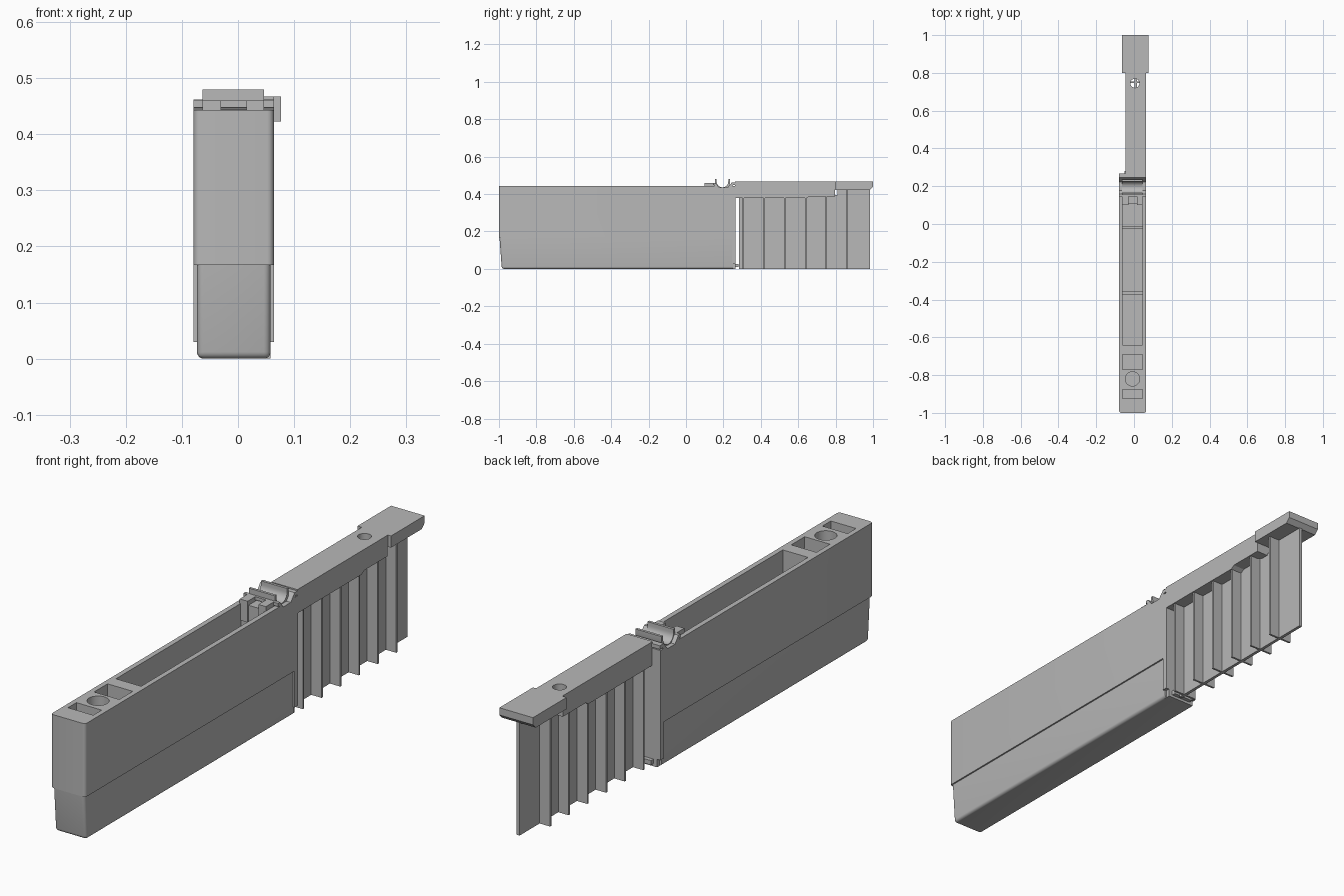
import bpy, bmesh, math

old = bpy.data.objects.get("Cube")
if old:
    bpy.data.objects.remove(old, do_unlink=True)

GREY = (0.48, 0.48, 0.48, 1)
mat = bpy.data.materials.new("plain grey")
mat.use_nodes = True
mat.diffuse_color = GREY
mat.node_tree.nodes["Principled BSDF"].inputs["Base Color"].default_value = GREY


def finish(name, bm):
    bmesh.ops.recalc_face_normals(bm, faces=bm.faces[:])
    mesh = bpy.data.meshes.new(name)
    bm.to_mesh(mesh)
    bm.free()
    ob = bpy.data.objects.new(name, mesh)
    bpy.context.collection.objects.link(ob)
    mesh.materials.append(mat)
    return ob


def prism(name, pts, x0, x1, round_edge=None, radius=0.012):
    """Extrude a (y, z) outline across x, rounding the edges picked by a rule."""
    bm = bmesh.new()
    a = [bm.verts.new((x0, y, z)) for y, z in pts]
    b = [bm.verts.new((x1, y, z)) for y, z in pts]
    bm.faces.new(a)
    bm.faces.new(b[::-1])
    for i in range(len(pts)):
        j = (i + 1) % len(pts)
        bm.faces.new((a[i], b[i], b[j], a[j]))
    if round_edge:
        edges = [e for e in bm.edges if round_edge(e.verts[0].co, e.verts[1].co)]
        bmesh.ops.bevel(bm, geom=edges, offset=radius, segments=5,
                        profile=0.5, affect='EDGES')
    return finish(name, bm)


def box(name, x0, x1, y0, y1, z0, z1, **kw):
    return prism(name, [(y0, z0), (y1, z0), (y1, z1), (y0, z1)], x0, x1, **kw)


def cylinder(name, x, y, r, z0, z1):
    bm = bmesh.new()
    bmesh.ops.create_cone(bm, cap_ends=True, segments=32, radius1=r, radius2=r, depth=z1 - z0)
    bmesh.ops.translate(bm, verts=bm.verts[:], vec=(x, y, (z0 + z1) / 2))
    return finish(name, bm)


def cut(targets, cutters):
    for ob in targets:
        bpy.context.view_layer.objects.active = ob
        for c in cutters:
            mod = ob.modifiers.new("cut", 'BOOLEAN')
            mod.operation = 'DIFFERENCE'
            mod.solver = 'EXACT'
            mod.object = c
            bpy.ops.object.modifier_apply(modifier=mod.name)
    for c in cutters:
        bpy.data.objects.remove(c, do_unlink=True)


def smooth(ob):
    bpy.ops.object.select_all(action='DESELECT')
    ob.select_set(True)
    bpy.context.view_layer.objects.active = ob
    bpy.ops.object.shade_smooth_by_angle(angle=math.radians(30))


def front_upright(p, q):
    return max(p.y, q.y) < -0.9 and abs(p.z - q.z) > 0.1


def lower_rounding(p, q):
    return front_upright(p, q) or max(p.z, q.z) < 0.01 and min(p.y, q.y) < 0


# Main case: wide upper half, slightly narrower tapered lower half
upper = box("upper_case", -0.079, 0.064, -1.0, 0.255, 0.167, 0.443, round_edge=front_upright)
lower = prism("lower_case", [(-0.985, 0), (0.25, 0), (0.25, 0.167), (-0.997, 0.167)],
              -0.073, 0.058, round_edge=lower_rounding)

# Pockets and round socket opening upward, shared by both halves
pockets = [box("pocket_cutter", -0.06, 0.045, y0, y1, 0.05, 0.6)
           for y0, y1 in [(-0.64, 0.105), (-0.77, -0.69), (-0.925, -0.875)]]
pockets.append(cylinder("socket_cutter", -0.008, -0.82, 0.038, 0.05, 0.6))
cut([upper, lower], pockets)
cut([upper], [prism("seat_cutter", [(0.158, 0.5), (0.158, 0.443), (0.175, 0.42),
                                    (0.225, 0.42), (0.245, 0.443), (0.245, 0.5)], -0.2, 0.2)])
for ob in (upper, lower):
    smooth(ob)

# Low dividers across the long pocket
for i, y in enumerate((-0.365, -0.018)):
    box(f"pocket_divider_{i + 1}", -0.062, 0.047, y - 0.007, y + 0.007, 0.04, 0.25)

# Rear end flange and stepped foot
box("rear_flange", -0.079, 0.064, 0.245, 0.265, 0.03, 0.443)
box("rear_foot", -0.065, 0.05, 0.235, 0.265, 0, 0.03)
box("rear_foot_lip", -0.05, 0.035, 0.25, 0.28, 0.01, 0.027)

# Notched block in front of the cradle
for side, x0, x1 in (("right", -0.063, -0.03), ("left", 0.015, 0.046)):
    box(f"notch_block_{side}", x0, x1, 0.1, 0.157, 0.38, 0.46)
box("notch_block_floor", -0.03, 0.015, 0.105, 0.157, 0.38, 0.43)

# Round cradle with upright lips
arc = [(0.195 + 0.031 * math.cos(t), 0.467 + 0.031 * math.sin(t))
       for t in (math.pi * (1 + k / 16) for k in range(17))]
cradle = prism("cradle", [(0.154, 0.48), (0.164, 0.48)] + arc +
               [(0.226, 0.48), (0.236, 0.48), (0.236, 0.44), (0.225, 0.42),
                (0.172, 0.42), (0.154, 0.443)], -0.063, 0.046)
smooth(cradle)

# Bent strip carrying the cradle and meeting the beam
prism("cradle_strip", [(0.145, 0.46), (0.158, 0.46), (0.178, 0.434), (0.222, 0.434),
                       (0.245, 0.462), (0.268, 0.462), (0.268, 0.448), (0.252, 0.448),
                       (0.229, 0.42), (0.171, 0.42), (0.151, 0.448), (0.145, 0.448)],
      -0.079, 0.064)

# Top beam with a round through hole
beam = prism("top_beam", [(0.262, 0.467), (0.81, 0.467), (0.81, 0.425), (0.797, 0.425),
                          (0.797, 0.388), (0.66, 0.388), (0.645, 0.378), (0.262, 0.378)],
             -0.045, 0.064)
cut([beam], [cylinder("hole_cutter", 0.005, 0.745, 0.024, 0.3, 0.6)])
smooth(beam)

# Wide end pad with a chamfered underside
prism("end_pad", [(0.8, 0.467), (1.0, 0.467), (1.0, 0.44), (0.983, 0.423), (0.8, 0.423)],
      -0.063, 0.077)

# Hanging web plate and its cross ribs
prism("web_plate", [(0.283, 0), (0.985, 0), (0.985, 0.425), (0.81, 0.425),
                    (0.81, 0.395), (0.65, 0.395), (0.64, 0.385), (0.283, 0.385)], 0.003, 0.015)
for i in range(6):
    y = 0.307 + 0.111 * i
    top = 0.425 if y > 0.8 else 0.395 if y > 0.66 else 0.385
    box(f"cross_rib_{i + 1}", -0.04, 0.058, y - 0.004, y + 0.004, 0, top)
